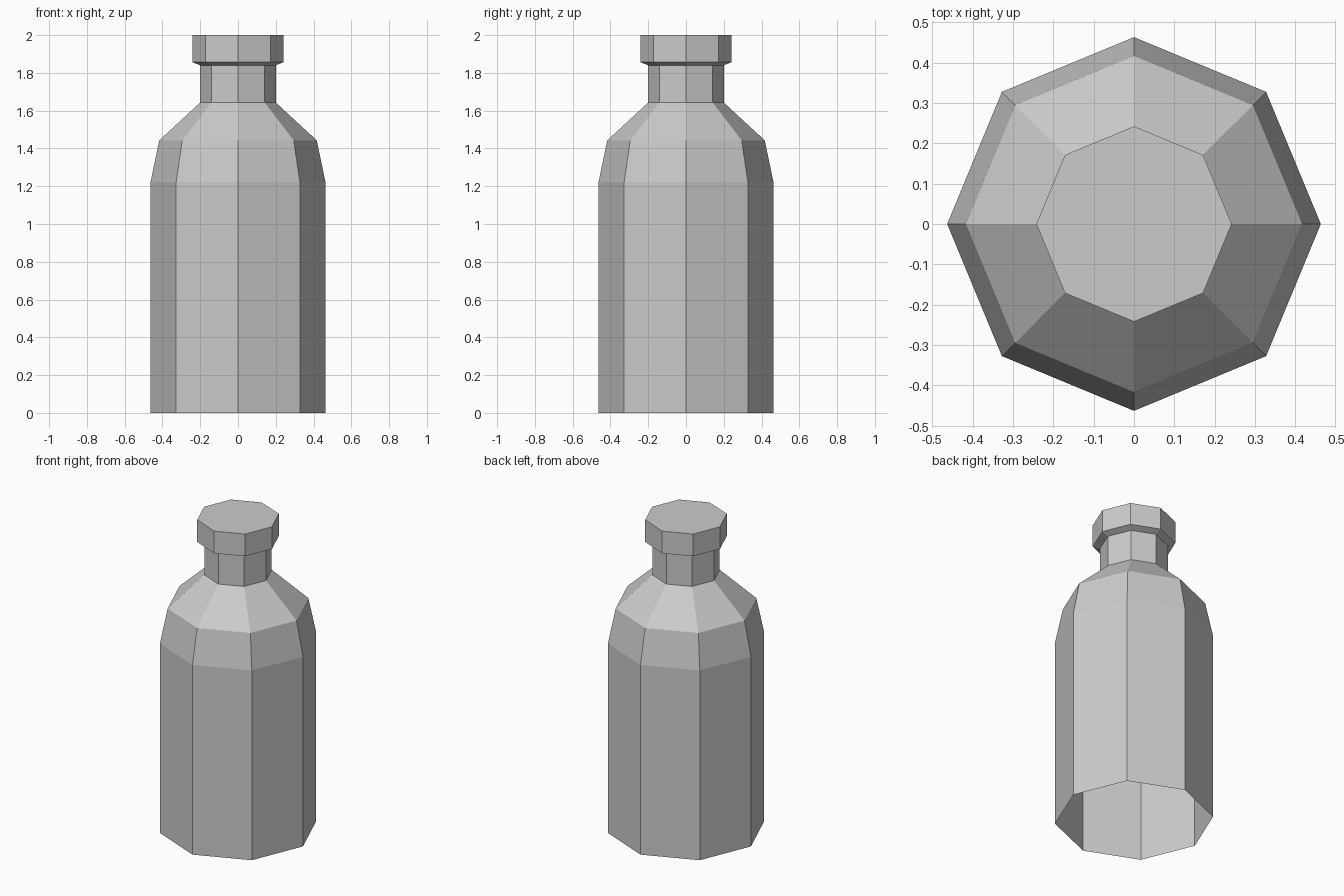
import bpy
import bmesh
from math import cos, sin, tau

cube = bpy.data.objects.get("Cube")
if cube:
    bpy.data.objects.remove(cube, do_unlink=True)

SIDES = 8

grey = bpy.data.materials.new("plain grey")
grey.use_nodes = True
colour = (0.6, 0.6, 0.6, 1)
grey.diffuse_color = colour
grey.node_tree.nodes["Principled BSDF"].inputs["Base Color"].default_value = colour


def lathe(name, profile):
    """Revolve (radius, height) points into a flat-sided shell, open below and closed on top."""
    bm = bmesh.new()
    rings = [[bm.verts.new((r * cos(tau * i / SIDES), r * sin(tau * i / SIDES), z))
              for i in range(SIDES)] for r, z in profile]
    for low, high in zip(rings, rings[1:]):
        for i in range(SIDES):
            j = (i + 1) % SIDES
            bm.faces.new((low[i], low[j], high[j], high[i]))
    bm.faces.new(rings[-1])
    mesh = bpy.data.meshes.new(name)
    bm.to_mesh(mesh)
    bm.free()
    mesh.materials.append(grey)
    obj = bpy.data.objects.new(name, mesh)
    bpy.context.collection.objects.link(obj)
    return obj


# Body, shoulder, neck and stopper are one hollow shell with an open base
lathe("bottle", [
    (0.463, 0), (0.463, 1.222),    # straight body
    (0.417, 1.443), (0.2, 1.643),  # shoulder
    (0.2, 1.84), (0.242, 1.857),   # neck and underside of the lip
    (0.242, 2),                    # lip
])
